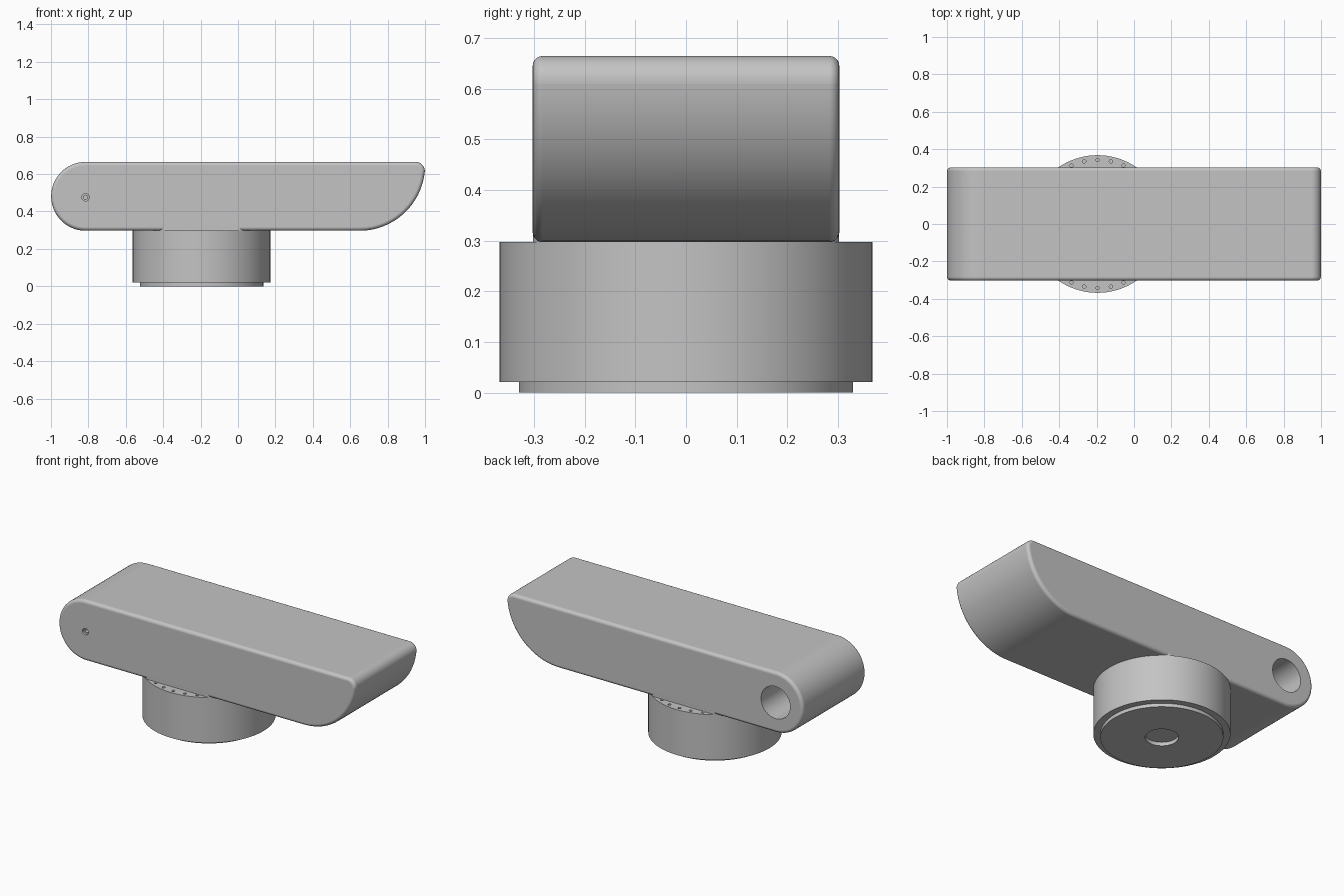
import bpy, bmesh
from math import sin, cos, pi, radians
from mathutils import Matrix, Vector

cube = bpy.data.objects.get("Cube")
if cube:
    bpy.data.objects.remove(cube, do_unlink=True)

grey = bpy.data.materials.new("satin grey")
grey.use_nodes = True
grey.diffuse_color = (0.55, 0.55, 0.55, 1)
grey.node_tree.nodes["Principled BSDF"].inputs["Base Color"].default_value = (0.55, 0.55, 0.55, 1)

BASE_X, BASE_R, JOINT_Z = -0.195, 0.368, 0.297
HALF_Y, FILLET = 0.303, 0.02
HINGE = Vector((-0.815, 0, 0.481))


def finish(name, bm):
    """Turn a bmesh into a linked object with clean outward normals."""
    bmesh.ops.remove_doubles(bm, verts=bm.verts, dist=1e-5)
    bmesh.ops.recalc_face_normals(bm, faces=bm.faces)
    mesh = bpy.data.meshes.new(name)
    bm.to_mesh(mesh)
    bm.free()
    mesh.materials.append(grey)
    obj = bpy.data.objects.new(name, mesh)
    bpy.context.collection.objects.link(obj)
    return obj


def loft(name, rings):
    """Bridge closed rings of points and cap both ends."""
    bm = bmesh.new()
    loops = [[bm.verts.new(p) for p in ring] for ring in rings]
    n = len(loops[0])
    for a, b in zip(loops, loops[1:]):
        for i in range(n):
            j = (i + 1) % n
            bm.faces.new((a[i], a[j], b[j], b[i]))
    bm.faces.new(loops[0])
    bm.faces.new(loops[-1])
    return finish(name, bm)


def arc(cx, cz, r, start, end, steps):
    angles = [radians(start + (end - start) * i / steps) for i in range(steps + 1)]
    return [(cx + r * cos(a), cz + r * sin(a)) for a in angles]


def circle(r, z, n=96):
    return [(BASE_X + r * cos(2 * pi * i / n), r * sin(2 * pi * i / n), z) for i in range(n)]


def cut(target, name, rods):
    """Drill round holes given as (start, end, radius)."""
    bm = bmesh.new()
    for start, end, r in rods:
        axis = Vector(end) - Vector(start)
        turn = axis.to_track_quat('Z', 'Y').to_matrix().to_4x4()
        place = Matrix.Translation((Vector(start) + Vector(end)) / 2) @ turn
        bmesh.ops.create_cone(bm, cap_ends=True, segments=48 if r > 0.05 else 16,
                              radius1=r, radius2=r, depth=axis.length, matrix=place)
    cutter = finish(name, bm)
    cutter.hide_render = True
    mod = target.modifiers.new("holes", 'BOOLEAN')
    mod.operation, mod.solver, mod.object = 'DIFFERENCE', 'EXACT', cutter
    bpy.context.view_layer.objects.active = target
    bpy.ops.object.modifier_apply(modifier=mod.name)
    bpy.data.objects.remove(cutter, do_unlink=True)


def smooth(obj):
    bpy.ops.object.select_all(action='DESELECT')
    obj.select_set(True)
    bpy.context.view_layer.objects.active = obj
    bpy.ops.object.shade_smooth_by_angle(angle=radians(32))
    obj.modifiers.new("flat faces", 'WEIGHTED_NORMAL').keep_sharp = True


# Body: round hinge end, swept nose and filleted side edges
def outline(inset):
    return (arc(HINGE.x, HINGE.z, 0.184 - inset, 90, 270, 32)
            + arc(0.65, 0.647, 0.35 - inset, -90, -6, 24)
            + arc(0.949, 0.615, 0.05 - inset, -6, 90, 12))


rings = []
for side in (-1, 1):
    for k in range(6):
        t = radians(18 * (5 - k if side < 0 else k))
        y = side * (HALF_Y - FILLET + FILLET * sin(t))
        rings.append([(x, y, z) for x, z in outline(FILLET * (1 - cos(t)))])
body = loft("body", rings)

# Large blind bore at the back, small recessed pin hole at the front
cut(body, "hinge_bore_cutter", [(HINGE + Vector((0, -0.25, 0)), HINGE + Vector((0, 0.35, 0)), 0.098)])
pin = HINGE + Vector((0, 0, -0.005))
cut(body, "pin_recess_cutter", [(pin + Vector((0, -0.35, 0)), pin + Vector((0, -0.29, 0)), 0.02)])
cut(body, "pin_hole_cutter", [(pin + Vector((0, -0.35, 0)), pin + Vector((0, -0.26, 0)), 0.011)])
smooth(body)

# Foot: fills the fillet where the body sits on the base
foot_edge = HALF_Y - 0.0005
foot = loft("body_foot", [[(x, max(-foot_edge, min(foot_edge, y)), z)
                           for x, y, z in circle(BASE_R - 0.001, height)]
                          for height in (JOINT_Z - 0.004, JOINT_Z + FILLET)])
smooth(foot)

# Base: drum with a stepped lower disc and a shallow centre recess
base = loft("base", [circle(r, z) for r, z in
                     ((0.09, 0.022), (0.09, 0), (0.33, 0), (0.33, 0.021),
                      (BASE_R, 0.021), (BASE_R, JOINT_Z))])
screws = []
for side in (-1, 1):
    for k in range(-2, 3):
        a = radians(90 * side + 12 * k)
        x, y = BASE_X + 0.342 * cos(a), 0.342 * sin(a)
        screws.append(((x, y, JOINT_Z - 0.03), (x, y, JOINT_Z + 0.03), 0.009))
cut(base, "screw_hole_cutter", screws)
smooth(base)
